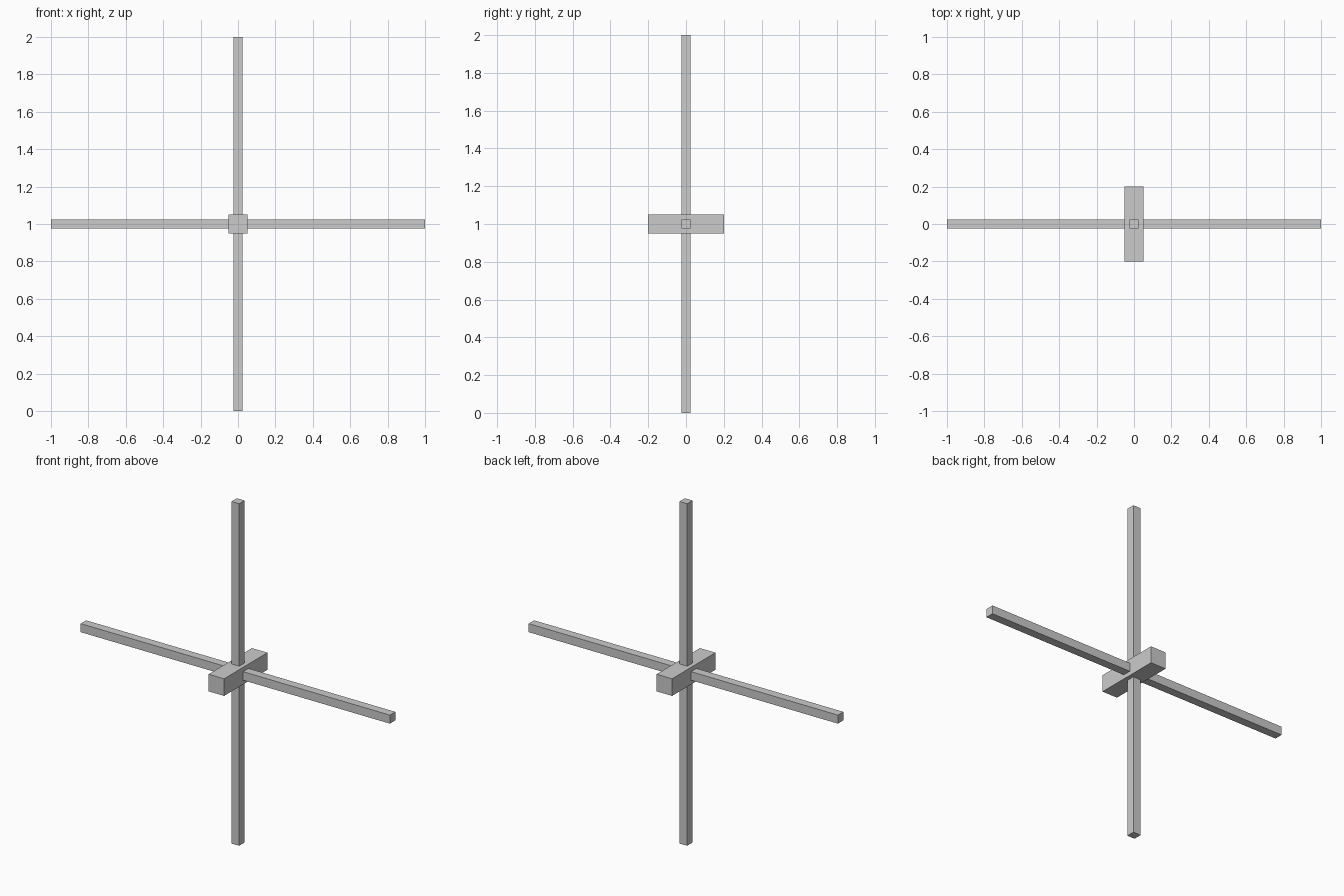
import bpy

if "Cube" in bpy.data.objects:
    bpy.data.objects.remove(bpy.data.objects["Cube"])


def box(name, size, z):
    """Add a flat-faced box centred on x = y = 0 at height z."""
    bpy.ops.mesh.primitive_cube_add(size=1, location=(0, 0, z))
    ob = bpy.context.object
    ob.name = name
    ob.scale = size
    bpy.ops.object.transform_apply(location=False, rotation=False, scale=True)
    return ob


LENGTH = 2.0
BAR = 0.05
MID = LENGTH / 2

# Two crossed bars
box("vertical_bar", (BAR, BAR, LENGTH), MID)
box("horizontal_bar", (LENGTH, BAR, BAR), MID)

# Central hub block running front to back
box("hub_block", (0.1, 0.4, 0.1), MID)
